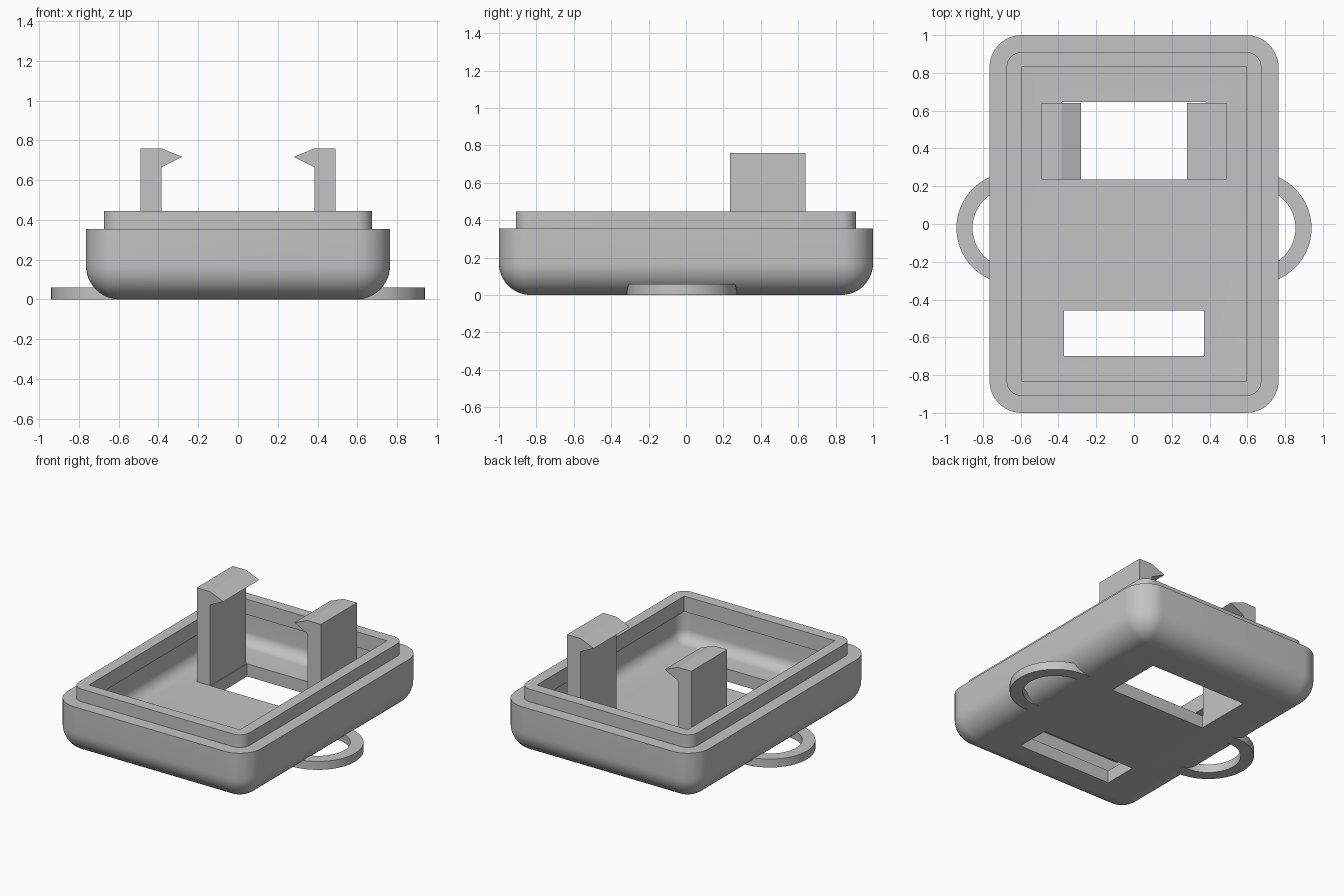
import bpy, bmesh
from math import sin, cos, pi, radians

cube = bpy.data.objects.get("Cube")
if cube:
    bpy.data.objects.remove(cube, do_unlink=True)

grey = bpy.data.materials.new("plain grey")
grey.use_nodes = True
GREY = (0.55, 0.55, 0.55, 1)
grey.diffuse_color = GREY
grey.node_tree.nodes["Principled BSDF"].inputs["Base Color"].default_value = GREY

HALF_X, HALF_Y, ROUND, WALL = 0.765, 1.0, 0.17, 0.09
LEDGE_Z, LIP_Z = 0.355, 0.445
STEPS = 12


def finish(name, bm):
    """Turn a bmesh into a linked grey object."""
    bmesh.ops.remove_doubles(bm, verts=bm.verts, dist=0.0001)
    bmesh.ops.recalc_face_normals(bm, faces=bm.faces)
    mesh = bpy.data.meshes.new(name)
    bm.to_mesh(mesh)
    bm.free()
    mesh.materials.append(grey)
    obj = bpy.data.objects.new(name, mesh)
    bpy.context.collection.objects.link(obj)
    return obj


def activate(obj):
    bpy.ops.object.select_all(action="DESELECT")
    obj.select_set(True)
    bpy.context.view_layer.objects.active = obj


def smooth(obj):
    activate(obj)
    bpy.ops.object.shade_smooth_by_angle(angle=radians(30))


def rounded_loop(bm, inset, z):
    """Rounded rectangle whose corners tighten as it is inset."""
    r = max(ROUND - inset, 0)
    cx, cy = HALF_X - inset - r, HALF_Y - inset - r
    verts = []
    for q, (sx, sy) in enumerate([(1, 1), (-1, 1), (-1, -1), (1, -1)]):
        for i in range(STEPS + 1):
            a = (q + i / STEPS) * pi / 2
            verts.append(bm.verts.new((sx * cx + r * cos(a), sy * cy + r * sin(a), z)))
    return verts


def box(name, x0, x1, y0, y1, z0, z1):
    bm = bmesh.new()
    bmesh.ops.create_cube(bm, size=1)
    for v in bm.verts:
        v.co.x = x1 if v.co.x > 0 else x0
        v.co.y = y1 if v.co.y > 0 else y0
        v.co.z = z1 if v.co.z > 0 else z0
    return finish(name, bm)


def prism(name, outline, y0, y1):
    """Extrude an x-z outline along y."""
    bm = bmesh.new()
    face = bm.faces.new([bm.verts.new((x, y0, z)) for x, z in outline])
    new = bmesh.ops.extrude_face_region(bm, geom=[face])["geom"]
    bmesh.ops.translate(bm, vec=(0, y1 - y0, 0),
                        verts=[g for g in new if isinstance(g, bmesh.types.BMVert)])
    return finish(name, bm)


# Hollow shell: outer fillet, ledge, lip, undercut cavity, inner fillet
arc = [i / STEPS * pi / 2 for i in range(STEPS + 1)]
inner = ROUND - WALL
profile = [(ROUND - ROUND * sin(a), ROUND - ROUND * cos(a)) for a in arc]
profile += [(0, LEDGE_Z), (WALL, LEDGE_Z), (WALL, LIP_Z), (ROUND, LIP_Z),
            (ROUND, LEDGE_Z - 0.02), (WALL, LEDGE_Z - 0.02)]
profile += [(ROUND - inner * sin(a), ROUND - inner * cos(a)) for a in reversed(arc)]

bm = bmesh.new()
loops = [rounded_loop(bm, inset, z) for inset, z in profile]
for a, b in zip(loops, loops[1:]):
    for i in range(len(a)):
        j = (i + 1) % len(a)
        bm.faces.new((a[i], a[j], b[j], b[i]))
bm.faces.new(loops[0])
bm.faces.new(loops[-1])
bmesh.ops.dissolve_degenerate(bm, dist=0.0001, edges=bm.edges)
shell = finish("case_shell", bm)

# Window and slot through the floor
cutters = [box("window_cutter", -0.38, 0.38, 0.235, 0.645, -0.1, 0.2),
           box("slot_cutter", -0.37, 0.37, -0.7, -0.457, -0.1, 0.2)]
activate(shell)
for cutter in cutters:
    cutter.hide_render = True
    mod = shell.modifiers.new(cutter.name, "BOOLEAN")
    mod.operation = "DIFFERENCE"
    mod.solver = "EXACT"
    mod.object = cutter
    bpy.ops.object.modifier_apply(modifier=mod.name)
    bpy.data.objects.remove(cutter, do_unlink=True)
smooth(shell)

# Hooked clips and strap loops on both sides
RING_X, RING_Y, RING_OUT, RING_IN, RING_H = 0.645, -0.022, 0.295, 0.21, 0.06
for side, s in (("left", 1), ("right", -1)):
    hook = [(0.385, 0.08), (0.49, 0.08), (0.49, 0.76), (0.385, 0.76),
            (0.28, 0.717), (0.385, 0.665)]
    prism(side + "_clip", [(s * x, z) for x, z in hook], 0.235, 0.64)

    bm = bmesh.new()
    sections = []
    for i in range(41):
        a = radians(-100 + 5 * i)
        sections.append([bm.verts.new((s * (RING_X + r * cos(a)), RING_Y + r * sin(a), z))
                         for r, z in ((RING_IN, 0), (RING_OUT, 0),
                                      (RING_OUT, RING_H), (RING_IN, RING_H))])
    for a, b in zip(sections, sections[1:]):
        for i in range(4):
            j = (i + 1) % 4
            bm.faces.new((a[i], a[j], b[j], b[i]))
    bm.faces.new(sections[0])
    bm.faces.new(sections[-1])
    smooth(finish(side + "_strap_loop", bm))
